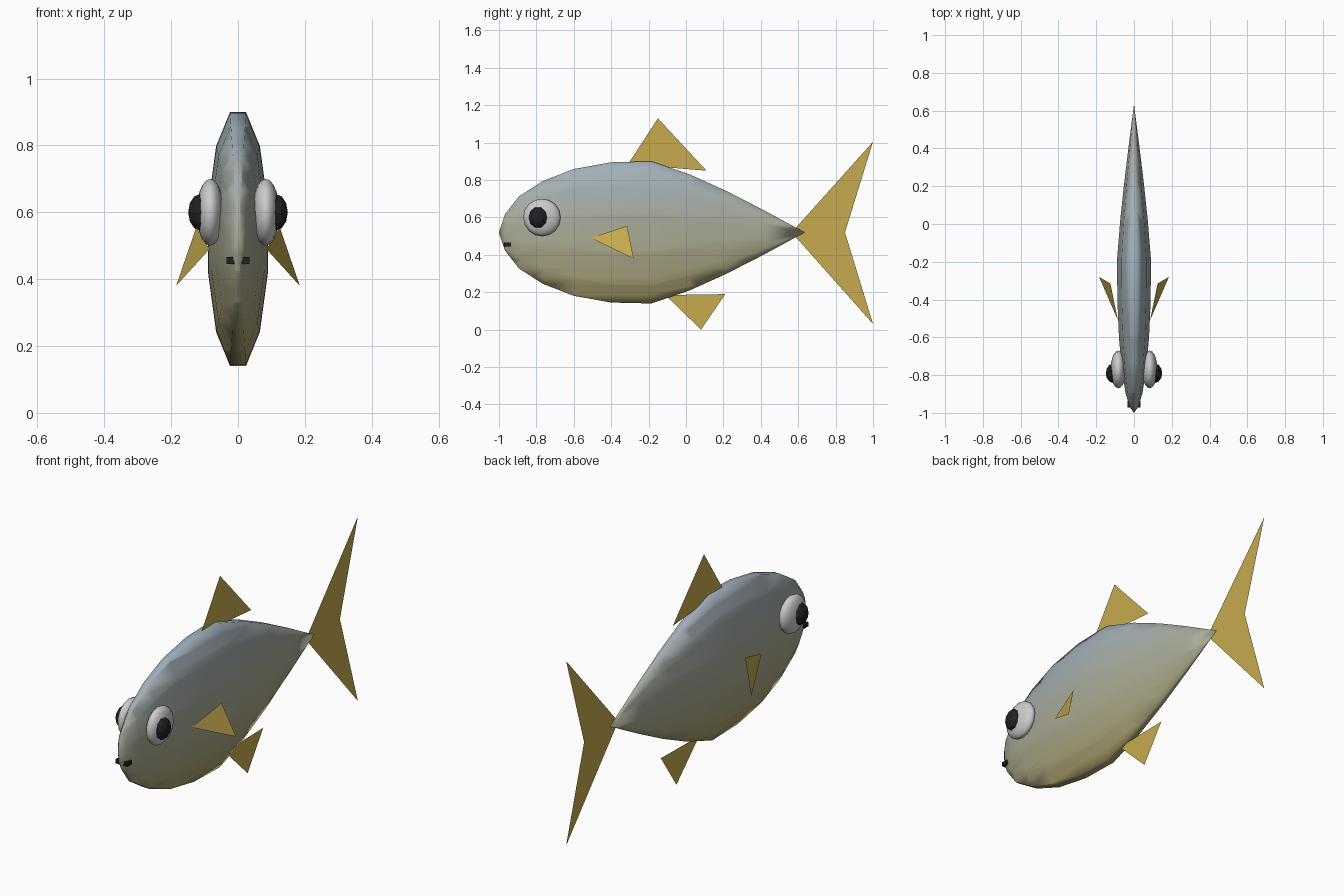
import bpy, bmesh
from math import sin, cos, pi, radians
from mathutils import Vector

if "Cube" in bpy.data.objects:
    bpy.data.objects.remove(bpy.data.objects["Cube"])


def material(name, rgb):
    m = bpy.data.materials.new(name)
    m.diffuse_color = (*rgb, 1)
    m.use_nodes = True
    m.node_tree.nodes["Principled BSDF"].inputs["Base Color"].default_value = m.diffuse_color
    return m


gold = material("gold", (0.57, 0.41, 0.08))
white = material("eye_white", (0.8, 0.8, 0.8))
black = material("black", (0.015, 0.015, 0.018))


def finish(name, bm, mats, smooth=False):
    me = bpy.data.meshes.new(name)
    bm.to_mesh(me)
    bm.free()
    for m in mats:
        me.materials.append(m)
    for p in me.polygons:
        p.use_smooth = smooth
    ob = bpy.data.objects.new(name, me)
    bpy.context.collection.objects.link(ob)
    return ob


# Body: twelve-sided oval rings along y, (y, half height)
CZ = 0.52
PROFILE = [(-0.968, 0.097), (-0.893, 0.193), (-0.765, 0.275), (-0.6, 0.339),
           (-0.4, 0.375), (-0.185, 0.38), (0.02, 0.31), (0.215, 0.222),
           (0.41, 0.122)]
SIDES = 12
bm = bmesh.new()
rings = []
for y, h in PROFILE:
    rz = h / cos(pi / SIDES)
    rx = rz * 0.0925 / 0.393
    rings.append([bm.verts.new((rx * sin(a), y, CZ + rz * cos(a)))
                  for a in [(i + 0.5) * 2 * pi / SIDES for i in range(SIDES)]])
nose = bm.verts.new((0, -1, CZ))
tip = bm.verts.new((0, 0.635, CZ))
for i in range(SIDES):
    j = (i + 1) % SIDES
    bm.faces.new((nose, rings[0][i], rings[0][j]))
    bm.faces.new((tip, rings[-1][j], rings[-1][i]))
    for a, b in zip(rings, rings[1:]):
        bm.faces.new((a[i], b[i], b[j], a[j]))

# Horizontal colour bands, olive belly to blue-grey back
BANDS = 16
Z0, Z1 = 0.14, 0.90
for k in range(1, BANDS):
    z = Z0 + (Z1 - Z0) * k / BANDS
    bmesh.ops.bisect_plane(bm, geom=bm.verts[:] + bm.edges[:] + bm.faces[:],
                           dist=1e-4, plane_co=(0, 0, z), plane_no=(0, 0, 1))
belly, flank, back = (Vector(c) for c in
                      ((0.40, 0.34, 0.13), (0.40, 0.41, 0.31), (0.36, 0.44, 0.51)))
skin = []
for k in range(BANDS):
    t = (k + 0.5) / BANDS
    c = belly.lerp(flank, t * 2) if t < 0.5 else flank.lerp(back, t * 2 - 1)
    skin.append(material(f"skin_{k}", c))
for f in bm.faces:
    z = f.calc_center_median().z
    f.material_index = max(0, min(BANDS - 1, int((z - Z0) / (Z1 - Z0) * BANDS)))
bmesh.ops.recalc_face_normals(bm, faces=bm.faces[:])
finish("body", bm, skin, True)


def fin(name, points):
    b = bmesh.new()
    b.faces.new([b.verts.new(p) for p in points])
    return finish(name, b, [gold])


# Middle fins: flat sheets in the x = 0 plane
fin("dorsal_fin", [(0, -0.31, 0.885), (0, -0.15, 1.13), (0, 0.11, 0.85)])
fin("anal_fin", [(0, -0.11, 0.185), (0, 0.21, 0.19), (0, 0.08, 0.0)])
fin("tail_fin_upper", [(0, 0.565, CZ), (0, 1, 1.005), (0, 0.85, CZ)])
fin("tail_fin_lower", [(0, 0.565, CZ), (0, 0.85, CZ), (0, 1, 0.03)])


def ball(name, loc, scale, segs, rows, mat, smooth):
    b = bmesh.new()
    bmesh.ops.create_uvsphere(b, u_segments=segs, v_segments=rows, radius=1)
    # poles point sideways
    for v in b.verts:
        x, y, z = v.co
        v.co = (loc[0] + z * scale[0], loc[1] + y * scale[1], loc[2] - x * scale[2])
    return finish(name, b, [mat], smooth)


# Paired parts
for side, s in (("right", 1), ("left", -1)):
    fin(f"{side}_pectoral_fin", [(s * 0.085, -0.51, 0.49),
                                 (s * 0.125, -0.315, 0.555),
                                 (s * 0.185, -0.28, 0.38)])
    ball(f"{side}_eye", (s * 0.083, -0.77, 0.60), (0.041, 0.1, 0.1), 16, 10, white, True)
    ball(f"{side}_pupil", (s * 0.112, -0.79, 0.60), (0.037, 0.051, 0.058), 10, 6, black, False)
    b = bmesh.new()
    bmesh.ops.create_cube(b, size=1)
    for v in b.verts:
        v.co = (s * 0.022 + v.co.x * 0.026, -0.954 + v.co.y * 0.036, 0.456 + v.co.z * 0.022)
    finish(f"{side}_nostril", b, [black])
